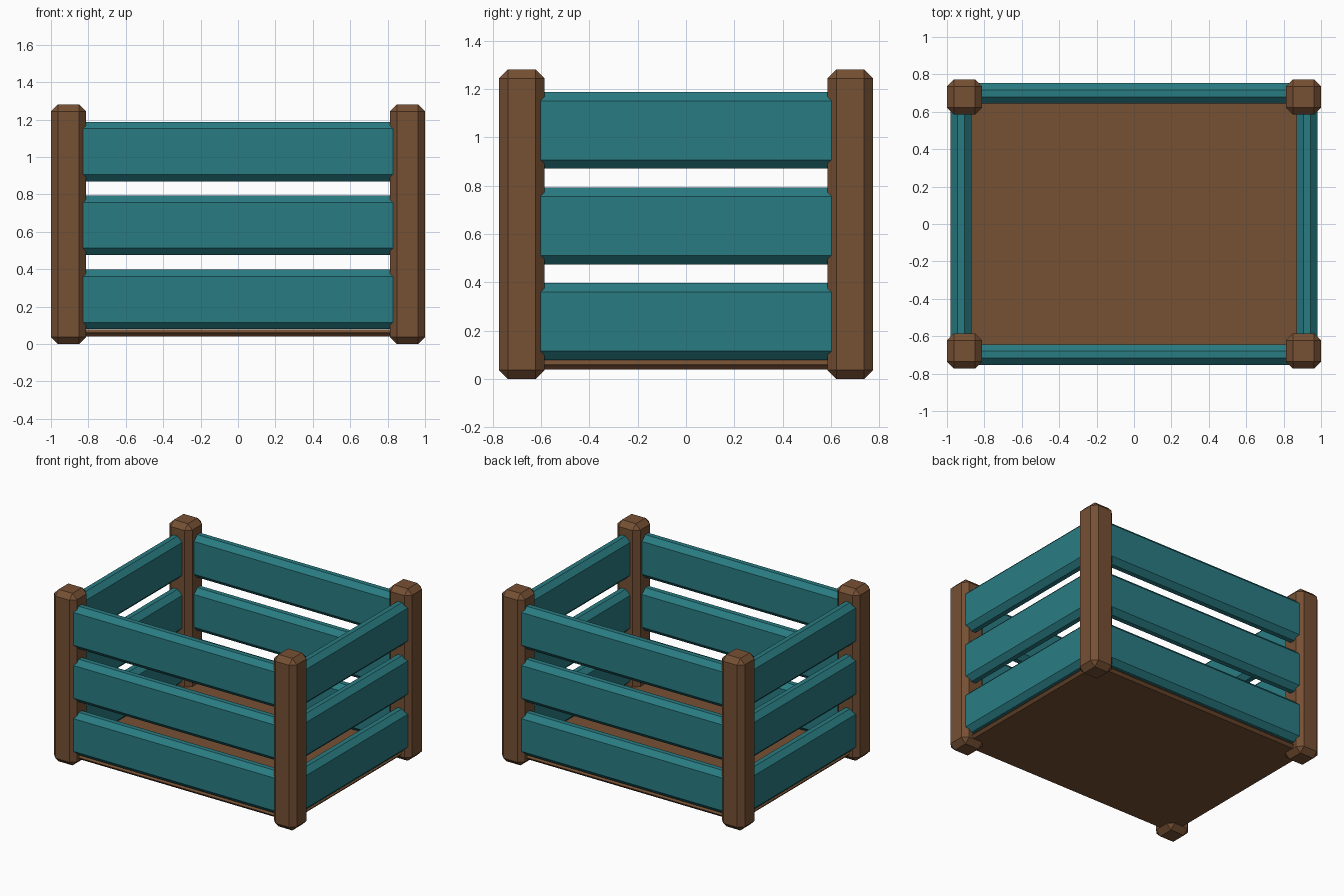
import bpy
import bmesh
from mathutils import Vector

if "Cube" in bpy.data.objects:
    bpy.data.objects.remove(bpy.data.objects["Cube"])


def material(name, color):
    mat = bpy.data.materials.new(name)
    mat.diffuse_color = (*color, 1)
    mat.use_nodes = True
    mat.node_tree.nodes["Principled BSDF"].inputs["Base Color"].default_value = mat.diffuse_color
    return mat


WOOD = material("brown_wood", (0.18, 0.08, 0.034))
PAINT = material("teal_paint", (0.022, 0.20, 0.225))


def chamfered_box(name, center, size, chamfer, mat):
    """Flat-shaded box with single-segment chamfered edges."""
    bm = bmesh.new()
    bmesh.ops.create_cube(bm, size=1)
    bmesh.ops.scale(bm, vec=Vector(size), verts=bm.verts)
    bmesh.ops.bevel(bm, geom=bm.edges[:], offset=chamfer, segments=1,
                    affect='EDGES', profile=0.5)
    mesh = bpy.data.meshes.new(name)
    bm.to_mesh(mesh)
    bm.free()
    mesh.materials.append(mat)
    obj = bpy.data.objects.new(name, mesh)
    obj.location = center
    bpy.context.collection.objects.link(obj)
    return obj


HEIGHT, POST, CHAMFER = 1.281, 0.188, 0.037
POST_X, POST_Y = 0.906, 0.679
SLAT_T, SLAT_H = 0.11, 0.318
SLAT_X, SLAT_Y = 0.925, 0.698

# Corner posts
for sx, side in ((-1, "left"), (1, "right")):
    for sy, end in ((-1, "front"), (1, "back")):
        chamfered_box(f"{end}_{side}_post", (sx * POST_X, sy * POST_Y, HEIGHT / 2),
                      (POST, POST, HEIGHT), CHAMFER, WOOD)

# Three rows of slats on all four sides, ends buried in the posts
for row, z in enumerate((0.238, 0.634, 1.029), 1):
    for s, long_side, short_side in ((-1, "front", "left"), (1, "back", "right")):
        chamfered_box(f"{long_side}_slat_{row}", (0, s * SLAT_Y, z),
                      (2 * POST_X, SLAT_T, SLAT_H), CHAMFER, PAINT)
        chamfered_box(f"{short_side}_slat_{row}", (s * SLAT_X, 0, z),
                      (SLAT_T, 2 * POST_Y, SLAT_H), CHAMFER, PAINT)

# Floor panel
chamfered_box("floor_panel", (0, 0, 0.059), (1.88, 1.43, 0.039), 0.018, WOOD)
